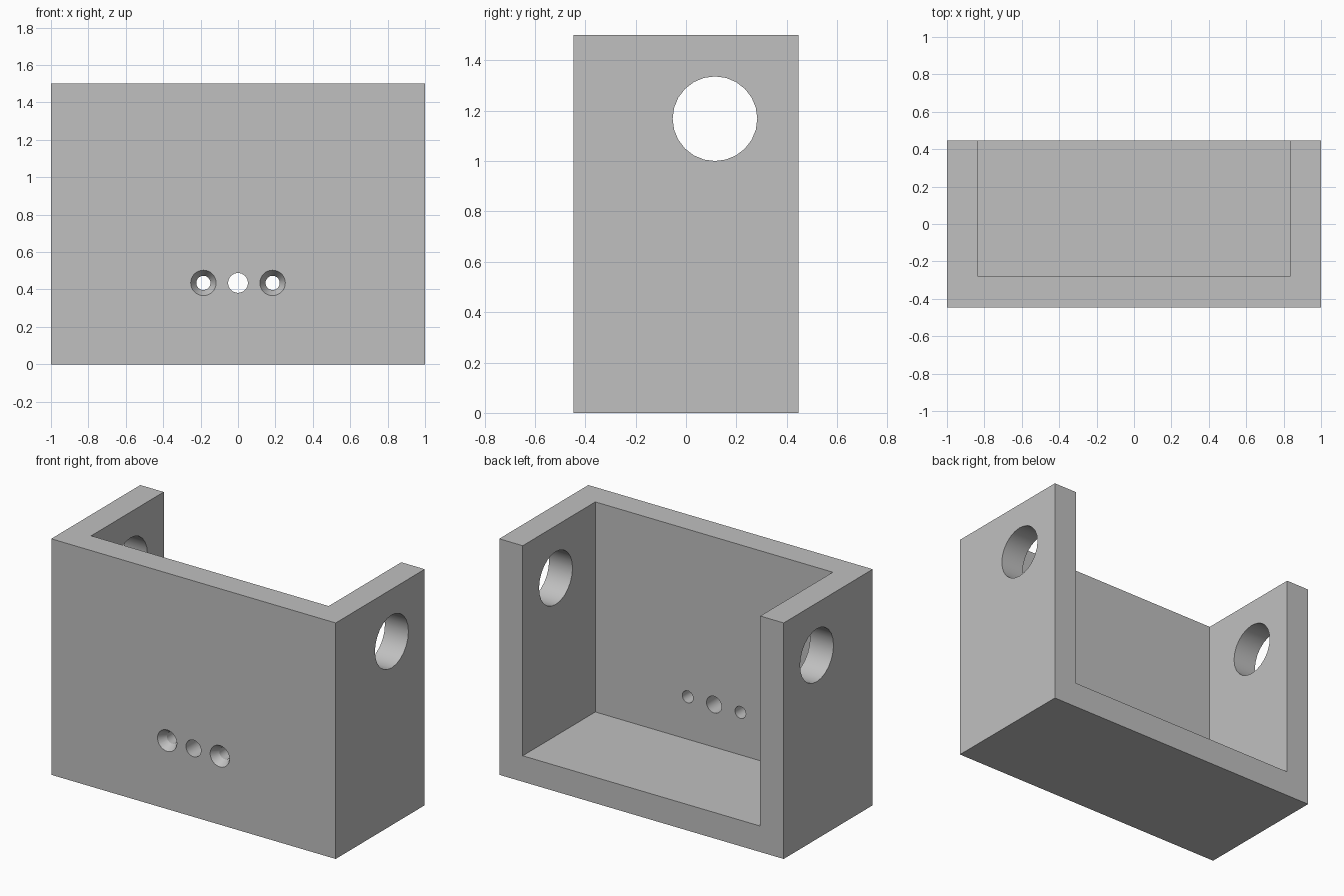
import bpy
import math

cube = bpy.data.objects.get("Cube")
if cube:
    bpy.data.objects.remove(cube, do_unlink=True)

# Single grey finish
grey = bpy.data.materials.new("plain grey")
grey.use_nodes = True
colour = (0.53, 0.53, 0.53, 1.0)
grey.diffuse_color = colour
grey.node_tree.nodes["Principled BSDF"].inputs["Base Color"].default_value = colour

WIDTH, DEPTH, HEIGHT = 2.0, 0.894, 1.5
WALL = 0.165
FRONT = -DEPTH / 2
HOLE_Z = 0.435


def box(name, low, high):
    """Box spanning two opposite corners."""
    bpy.ops.mesh.primitive_cube_add(size=1, location=[(a + b) / 2 for a, b in zip(low, high)])
    obj = bpy.context.object
    obj.name = name
    obj.scale = [b - a for a, b in zip(low, high)]
    bpy.ops.object.transform_apply(location=True, rotation=True, scale=True)
    return obj


def tapered(name, r1, r2, length, location, rotation, sides=32):
    """Cylinder or cone frustum used for drilling."""
    bpy.ops.mesh.primitive_cone_add(vertices=sides, radius1=r1, radius2=r2, depth=length,
                                    location=location, rotation=rotation)
    obj = bpy.context.object
    obj.name = name
    return obj


def cut(target, cutter):
    """Subtract a cutter and discard it."""
    mod = target.modifiers.new("cut", 'BOOLEAN')
    mod.operation = 'DIFFERENCE'
    mod.solver = 'EXACT'
    mod.object = cutter
    cutter.hide_render = True
    bpy.context.view_layer.objects.active = target
    bpy.ops.object.modifier_apply(modifier=mod.name)
    bpy.data.objects.remove(cutter, do_unlink=True)


# Block hollowed out, open at the top and back
bracket = box("bracket", (-WIDTH / 2, FRONT, 0), (WIDTH / 2, -FRONT, HEIGHT))
cut(bracket, box("cavity", (-WIDTH / 2 + WALL, FRONT + WALL, WALL),
                 (WIDTH / 2 - WALL, 1, HEIGHT + 1)))

# Large bore through both side walls
cut(bracket, tapered("side_bore", 0.168, 0.168, 3, (0, 0.115, 1.168),
                     (0, math.pi / 2, 0), 24))

# Centre hole and two countersunk screw holes in the front wall
along_y = (-math.pi / 2, 0, 0)
for x, radius in ((-0.185, 0.038), (0, 0.053), (0.185, 0.038)):
    cut(bracket, tapered("front_hole", radius, radius, 0.4, (x, FRONT + 0.08, HOLE_Z), along_y))
for x in (-0.185, 0.185):
    # Frustum reaches slightly outside the face with the same slope
    cut(bracket, tapered("countersink", 0.074, 0.038, 0.06, (x, FRONT + 0.02, HOLE_Z), along_y))

bracket.data.materials.clear()
bracket.data.materials.append(grey)
for poly in bracket.data.polygons:
    poly.material_index = 0

bpy.ops.object.select_all(action='DESELECT')
bracket.select_set(True)
bpy.context.view_layer.objects.active = bracket
bpy.ops.object.shade_smooth_by_angle(angle=math.radians(30))
